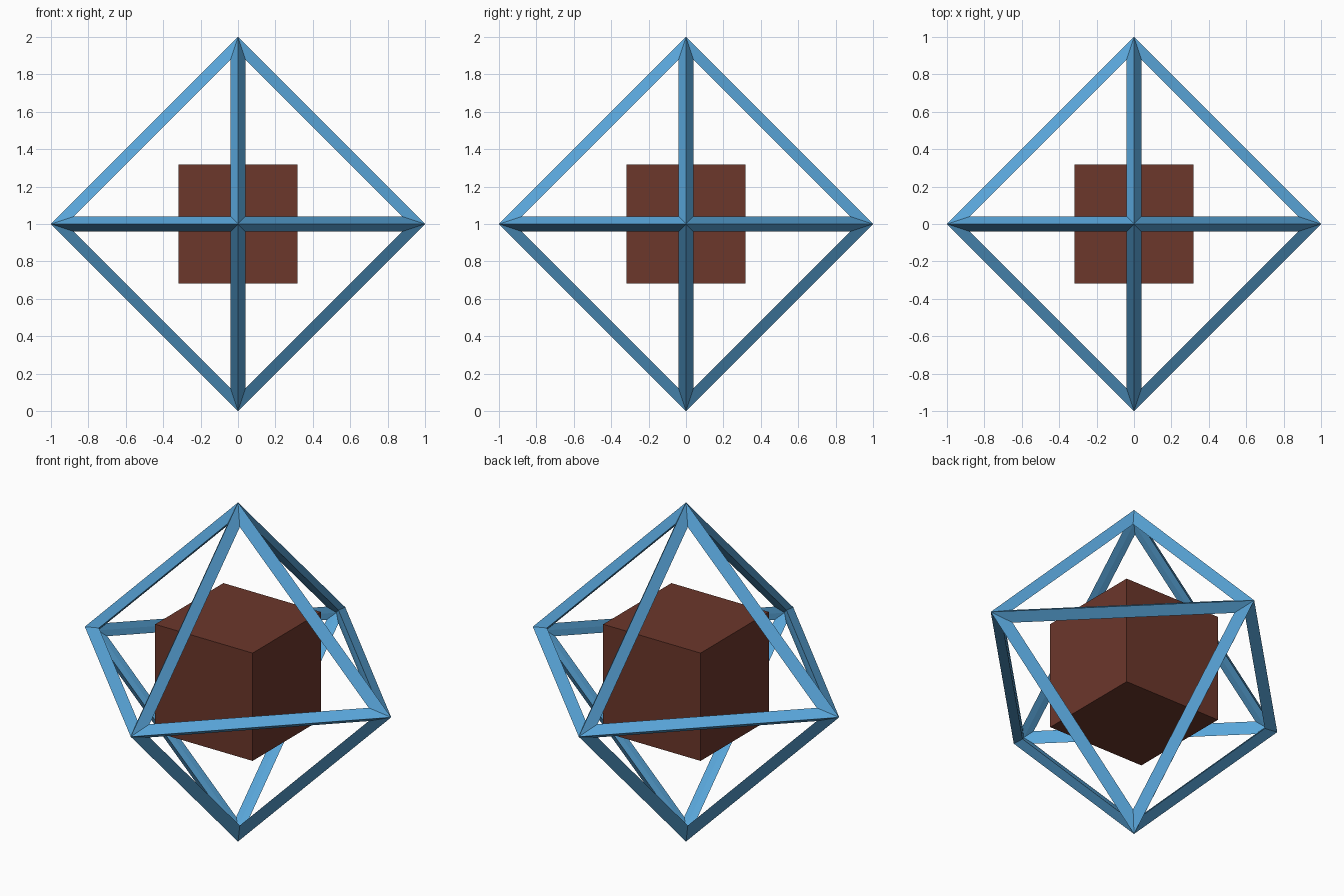
import bpy, bmesh
from mathutils import Vector
from itertools import combinations, product

if "Cube" in bpy.data.objects:
    bpy.data.objects.remove(bpy.data.objects["Cube"])

OUT, MID, INN, INSET = 1.0, 0.9585, 0.917, 0.0391
CENTRE = Vector((0, 0, 1))
CUBE = 0.636


def finish(name, bm, colour):
    bmesh.ops.remove_doubles(bm, verts=bm.verts, dist=1e-5)
    bmesh.ops.recalc_face_normals(bm, faces=bm.faces)
    mesh = bpy.data.meshes.new(name)
    bm.to_mesh(mesh)
    bm.free()
    obj = bpy.data.objects.new(name, mesh)
    bpy.context.collection.objects.link(obj)
    obj.location = CENTRE
    mat = bpy.data.materials.new(name + "_material")
    mat.diffuse_color = colour
    mat.use_nodes = True
    mat.node_tree.nodes["Principled BSDF"].inputs["Base Color"].default_value = mat.diffuse_color
    mesh.materials.append(mat)
    return obj


# Octahedral frame: diamond-section strut along each of the 12 edges
def corner(u, v, w):
    return u * (MID - 2 * INSET) + (v + w) * INSET


axes = [Vector((1, 0, 0)), Vector((0, 1, 0)), Vector((0, 0, 1))]
bm = bmesh.new()
for i, j in combinations(range(3), 2):
    for si, sj, sk in product((-1, 1), repeat=3):
        u, v, w = axes[i] * si, axes[j] * sj, axes[3 - i - j] * sk
        for r in (OUT, INN):
            quad = (u * r, v * r, corner(v, u, w), corner(u, v, w))
            bm.faces.new([bm.verts.new(p) for p in quad])
finish("octahedron_frame", bm, (0.10, 0.38, 0.70, 1))

# Solid cube floating in the middle
bm = bmesh.new()
bmesh.ops.create_cube(bm, size=CUBE)
finish("inner_cube", bm, (0.15, 0.038, 0.024, 1))
